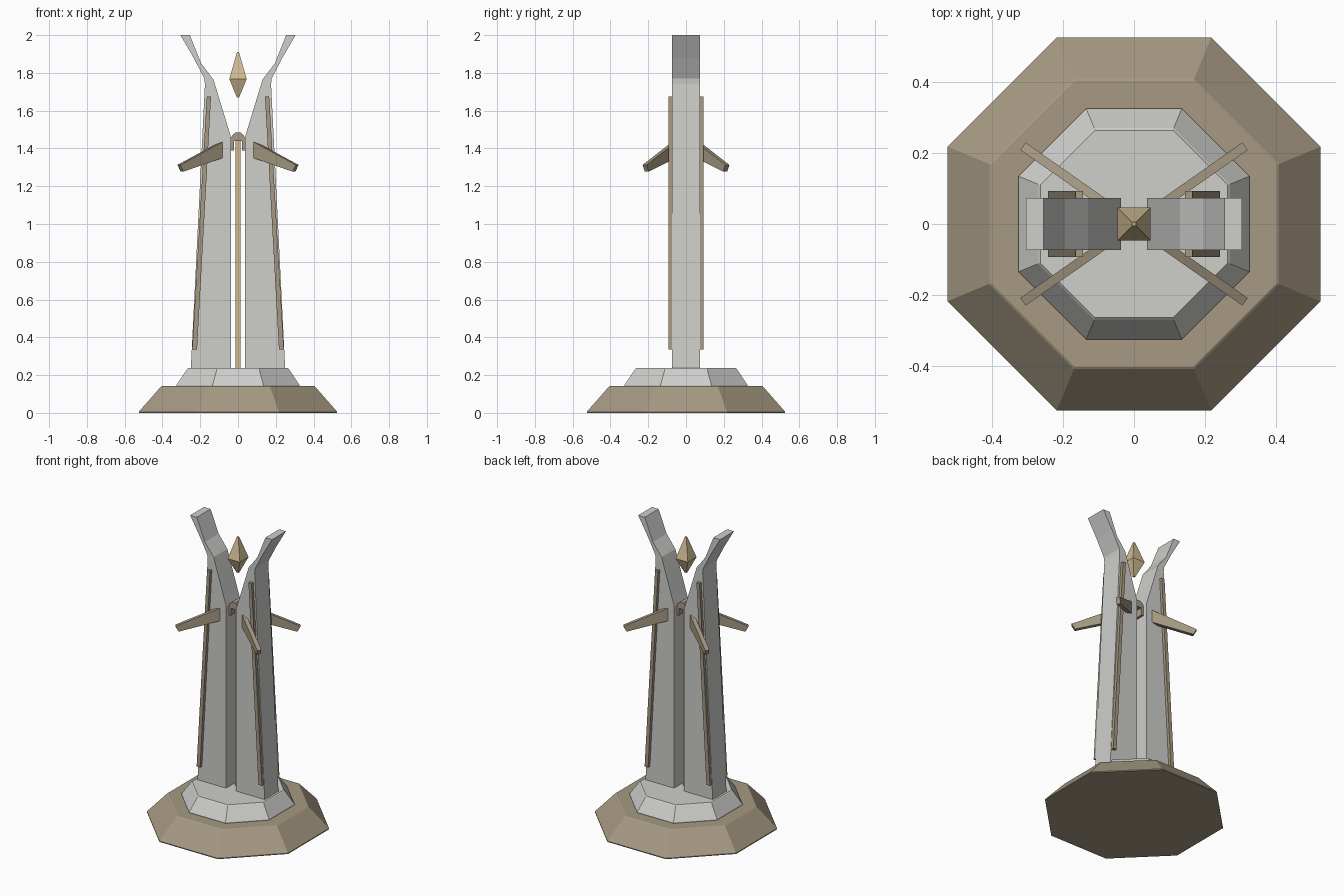
import bpy, bmesh, math
from mathutils import Matrix, Vector

if "Cube" in bpy.data.objects:
    bpy.data.objects.remove(bpy.data.objects["Cube"])


def material(name, rgb):
    m = bpy.data.materials.new(name)
    m.diffuse_color = (*rgb, 1)
    m.use_nodes = True
    m.node_tree.nodes["Principled BSDF"].inputs["Base Color"].default_value = m.diffuse_color
    return m


STONE = material("pale grey stone", (0.62, 0.62, 0.60))
BRONZE = material("dull bronze", (0.38, 0.32, 0.225))
GOLD = material("light gold", (0.63, 0.50, 0.29))


def finish(name, bm, mat):
    bmesh.ops.recalc_face_normals(bm, faces=bm.faces)
    me = bpy.data.meshes.new(name)
    bm.to_mesh(me)
    bm.free()
    me.materials.append(mat)
    ob = bpy.data.objects.new(name, me)
    bpy.context.collection.objects.link(ob)
    return ob


def lathe(name, sides, rings, mat):
    """Stack of regular polygons with flats facing the axes; rings are (half width, z)."""
    bm = bmesh.new()
    loops = []
    for w, z in rings:
        r = w / math.cos(math.pi / sides)
        angles = [(i + 0.5) * math.tau / sides for i in range(sides)]
        loops.append([bm.verts.new((r * math.cos(a), r * math.sin(a), z)) for a in angles])
    for lo, hi in zip(loops, loops[1:]):
        for i in range(sides):
            j = (i + 1) % sides
            bm.faces.new((lo[i], lo[j], hi[j], hi[i]))
    bm.faces.new(loops[0])
    bm.faces.new(loops[-1])
    return finish(name, bm, mat)


def extrude(name, outline, y0, y1, mat, side=1, turn=0.0):
    """Outline in x and z, extruded along y, optionally mirrored in x and turned about z."""
    bm = bmesh.new()
    face = bm.faces.new([bm.verts.new((x * side, y0, z)) for x, z in outline])
    out = bmesh.ops.extrude_face_region(bm, geom=[face])
    moved = [v for v in out["geom"] if isinstance(v, bmesh.types.BMVert)]
    bmesh.ops.translate(bm, verts=moved, vec=Vector((0, y1 - y0, 0)))
    bmesh.ops.transform(bm, matrix=Matrix.Rotation(turn, 4, "Z"), verts=bm.verts)
    return finish(name, bm, mat)


# Stepped octagonal plinth
lathe("lower_plinth", 8, [(0.525, 0), (0.525, 0.006), (0.409, 0.138), (0.403, 0.142)], BRONZE)
lathe("upper_plinth", 8, [(0.325, 0.14), (0.325, 0.148), (0.27, 0.231), (0.264, 0.237)], STONE)

# Two flared pylons with slim trim strips on the front and back
pylon = [(0.037, 0.23), (0.25, 0.23), (0.175, 1.74), (0.178, 1.77), (0.235, 1.88),
         (0.305, 2.0), (0.255, 2.0), (0.195, 1.85), (0.13, 1.765), (0.037, 1.46)]
strip = [(0.217, 0.335), (0.243, 0.335), (0.165, 1.675), (0.143, 1.675)]
for side, label in ((-1, "left"), (1, "right")):
    extrude(f"{label}_pylon", pylon, -0.073, 0.073, STONE, side)
    extrude(f"{label}_front_strip", strip, -0.093, -0.07, BRONZE, side)
    extrude(f"{label}_back_strip", strip, 0.07, 0.093, BRONZE, side)

# Central rod and the bracket bridging the pylons
lathe("central_rod", 4, [(0.014, 0.23), (0.014, 1.455)], GOLD)
bracket = [(-0.037, 1.39), (-0.037, 1.46), (-0.015, 1.485), (0.015, 1.485), (0.037, 1.46),
           (0.037, 1.39), (0.022, 1.39), (0.022, 1.44), (-0.022, 1.44), (-0.022, 1.39)]
extrude("bracket", bracket, -0.045, 0.045, BRONZE)

# Four drooping tapered arms
arm = [(0.09, 1.355), (0.362, 1.277), (0.382, 1.313), (0.09, 1.443)]
for i, degrees in enumerate((35, 145, 215, 325)):
    extrude(f"arm_{i + 1}", arm, -0.013, 0.013, BRONZE, 1, math.radians(degrees))

# Floating crystal
lathe("crystal", 4, [(0.006, 1.67), (0.046, 1.768), (0.005, 1.91)], GOLD)
